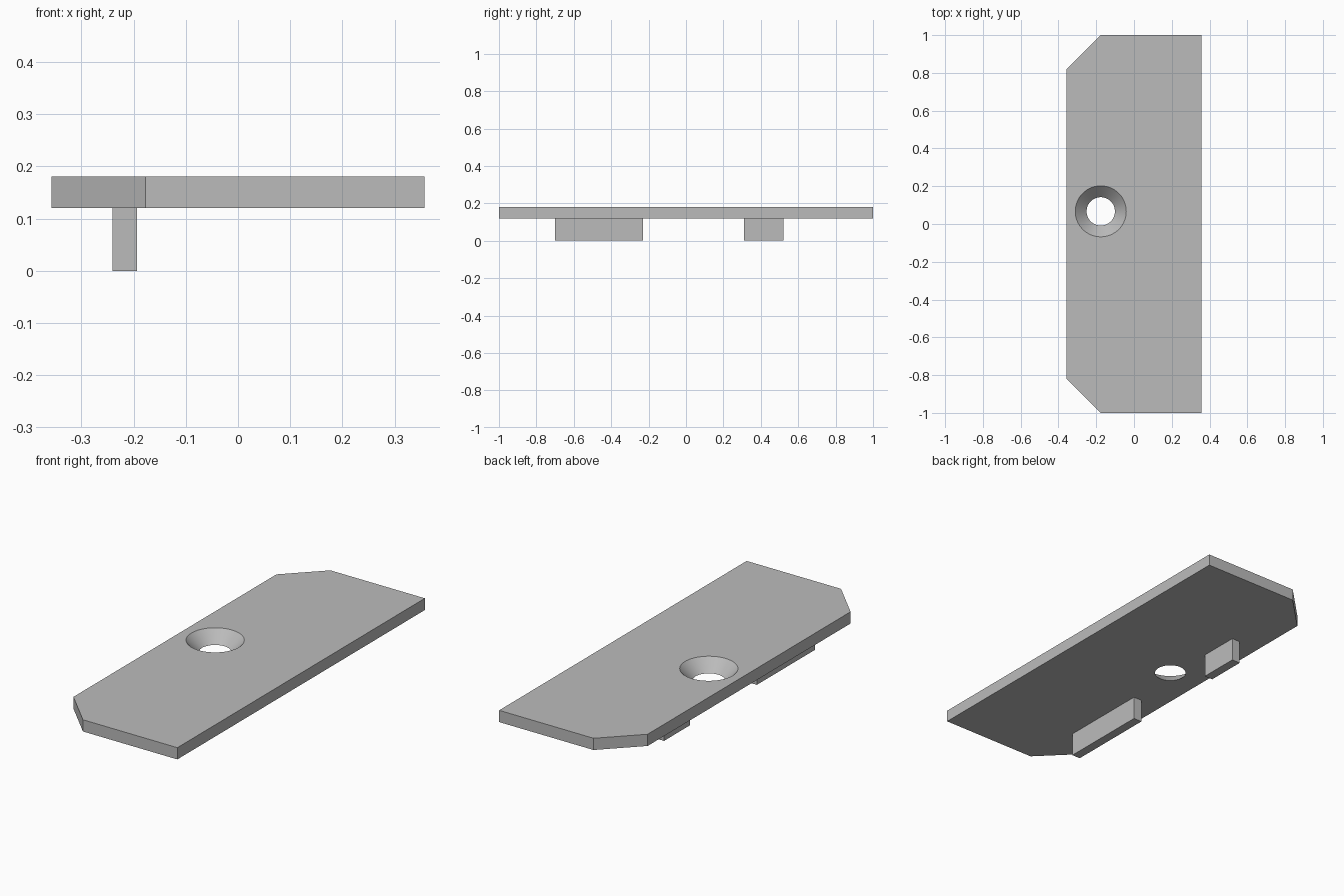
import bpy
import bmesh

cube = bpy.data.objects.get("Cube")
if cube:
    bpy.data.objects.remove(cube, do_unlink=True)

# One plain grey
grey = bpy.data.materials.new("plain grey")
grey.use_nodes = True
GREY = (0.5, 0.5, 0.5, 1.0)
grey.diffuse_color = GREY
grey.node_tree.nodes["Principled BSDF"].inputs["Base Color"].default_value = GREY


def prism(name, outline, z0, z1):
    """Extrude a flat outline from z0 up to z1."""
    bm = bmesh.new()
    face = bm.faces.new([bm.verts.new((x, y, z0)) for x, y in outline])
    grown = bmesh.ops.extrude_face_region(bm, geom=[face])["geom"]
    top = [v for v in grown if isinstance(v, bmesh.types.BMVert)]
    bmesh.ops.translate(bm, verts=top, vec=(0, 0, z1 - z0))
    bmesh.ops.recalc_face_normals(bm, faces=bm.faces)
    mesh = bpy.data.meshes.new(name)
    bm.to_mesh(mesh)
    bm.free()
    mesh.materials.append(grey)
    obj = bpy.data.objects.new(name, mesh)
    bpy.context.collection.objects.link(obj)
    return obj


BASE, TOP = 0.12, 0.18
HALF_X, HALF_Y, CUT = 0.357, 1.0, 0.18

# Plate with the two corners on its right side cut off
plate = prism("plate", [
    (HALF_X, -HALF_Y), (HALF_X, HALF_Y),
    (CUT - HALF_X, HALF_Y), (-HALF_X, HALF_Y - CUT),
    (-HALF_X, CUT - HALF_Y), (CUT - HALF_X, -HALF_Y)], BASE, TOP)

# Countersunk hole; the cutter overshoots both faces along its slope
R_LOW, R_HIGH, OVER = 0.075, 0.135, 0.02
bpy.ops.mesh.primitive_cone_add(
    vertices=64, radius1=R_LOW - OVER, radius2=R_HIGH + OVER,
    depth=TOP - BASE + 2 * OVER, location=(-0.176, 0.067, (BASE + TOP) / 2))
cutter = bpy.context.object
cutter.name = "hole_cutter"
cutter.hide_render = True
cutter.data.materials.append(grey)

hole = plate.modifiers.new("hole", "BOOLEAN")
hole.object = cutter
hole.operation = "DIFFERENCE"
hole.solver = "EXACT"
bpy.ops.object.select_all(action="DESELECT")
plate.select_set(True)
bpy.context.view_layer.objects.active = plate
bpy.ops.object.modifier_apply(modifier="hole")
bpy.data.objects.remove(cutter, do_unlink=True)
bpy.ops.object.shade_smooth_by_angle(angle=0.5)

# Locating tabs below the plate
X0, X1 = -0.24, -0.193
for name, y0, y1 in (("front_tab", -0.7, -0.23), ("back_tab", 0.31, 0.52)):
    prism(name, [(X0, y0), (X1, y0), (X1, y1), (X0, y1)], 0, BASE)
